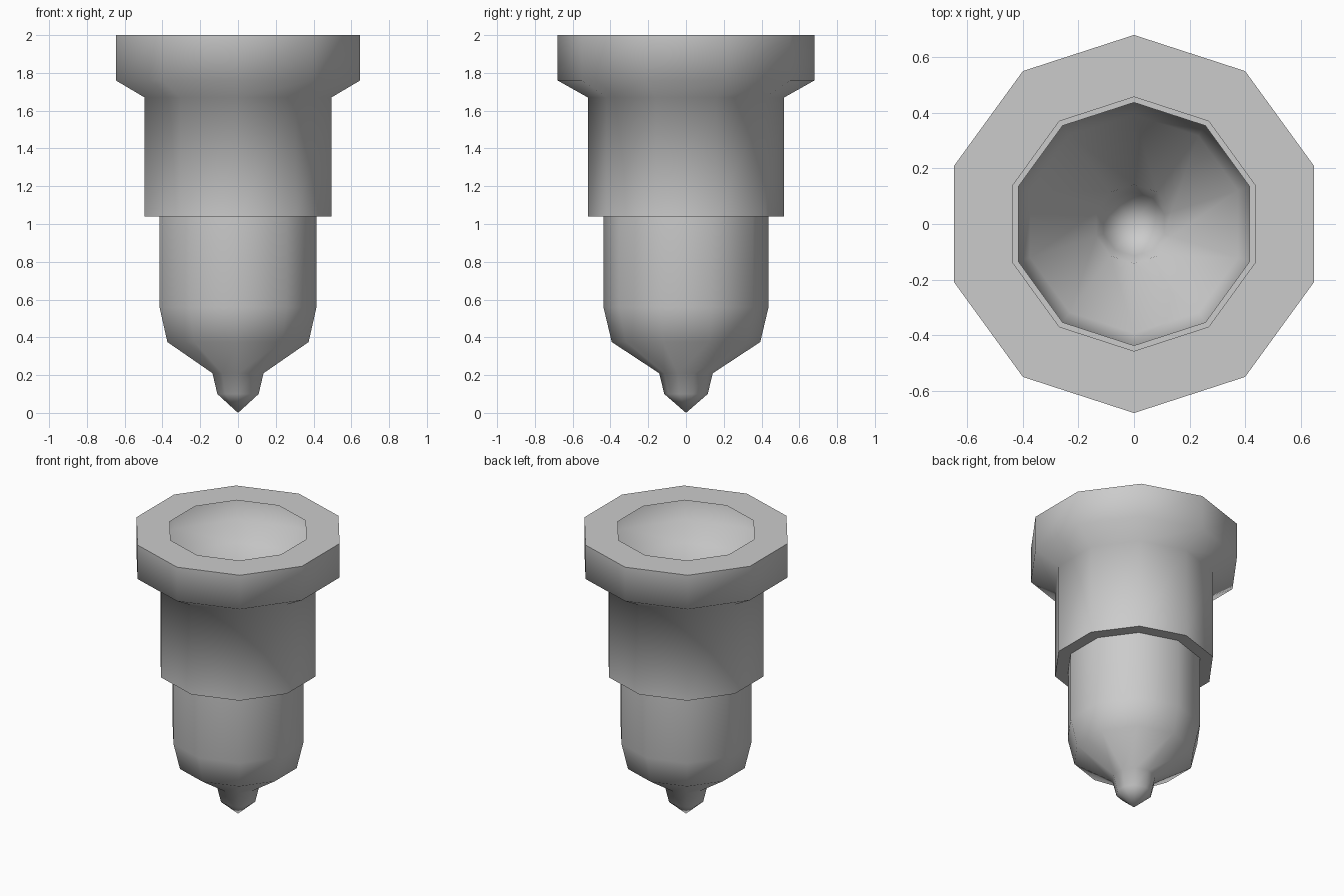
import bpy, bmesh, math

if "Cube" in bpy.data.objects:
    bpy.data.objects.remove(bpy.data.objects["Cube"])

SIDES = 10


def lathe(name, profile):
    """Revolve (radius, z) points into a ten-sided open shell, corners on the y axis."""
    bm = bmesh.new()
    rings = []
    for r, z in profile:
        if r == 0:
            rings.append([bm.verts.new((0, 0, z))] * SIDES)
            continue
        ring = []
        for k in range(SIDES):
            a = math.pi / 2 + 2 * math.pi * k / SIDES
            ring.append(bm.verts.new((r * math.cos(a), r * math.sin(a), z)))
        rings.append(ring)
    for low, high in zip(rings, rings[1:]):
        for k in range(SIDES):
            n = (k + 1) % SIDES
            quad = [low[k], low[n], high[n], high[k]]
            bm.faces.new(list(dict.fromkeys(quad)))
    mesh = bpy.data.meshes.new(name)
    bm.to_mesh(mesh)
    bm.free()
    obj = bpy.data.objects.new(name, mesh)
    bpy.context.collection.objects.link(obj)
    bpy.ops.object.select_all(action='DESELECT')
    obj.select_set(True)
    bpy.context.view_layer.objects.active = obj
    bpy.ops.object.shade_smooth_by_angle(angle=math.radians(70))
    return obj


# Collar: stepped underside, sleeve, flared flange and open flat rim
lathe("flanged_collar", [(0.437, 1.04), (0.52, 1.04), (0.52, 1.67),
                         (0.68, 1.76), (0.68, 2.0), (0.457, 2.0)])

# Hollow lower body ending in a small pointed nozzle
lathe("body_and_tip", [(0, 0), (0.115, 0.10), (0.142, 0.21), (0.393, 0.375),
                       (0.437, 0.56), (0.437, 1.04)])
